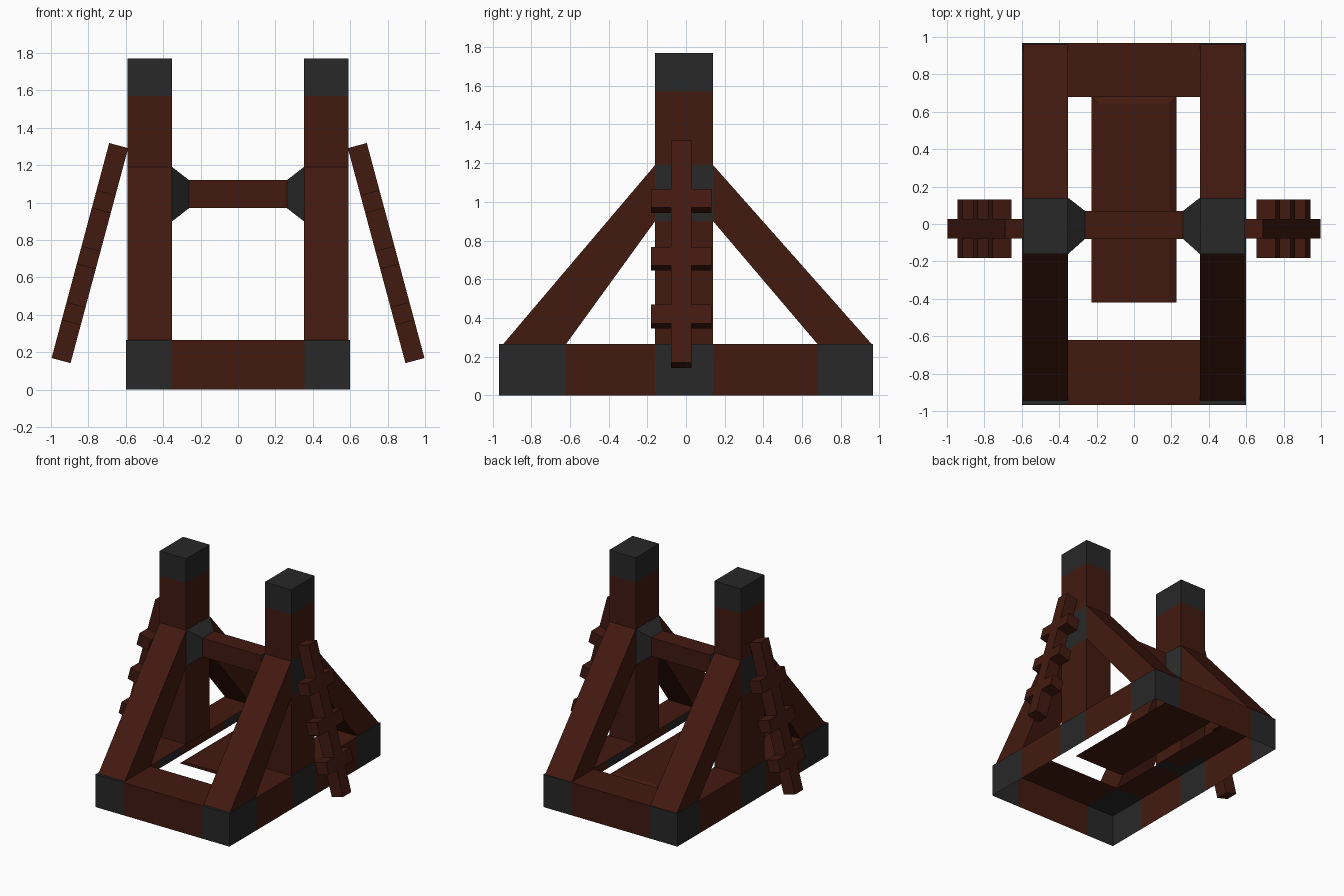
import bpy, bmesh
from mathutils import Matrix, Vector
from math import radians

if "Cube" in bpy.data.objects:
    bpy.data.objects.remove(bpy.data.objects["Cube"])


def material(name, rgb):
    m = bpy.data.materials.new(name)
    m.diffuse_color = (*rgb, 1)
    m.use_nodes = True
    m.node_tree.nodes["Principled BSDF"].inputs["Base Color"].default_value = m.diffuse_color
    return m


WOOD = material("dark_wood", (0.055, 0.010, 0.005))
IRON = material("iron", (0.021, 0.021, 0.021))


def build(name, verts, faces, mats, ids=None):
    me = bpy.data.meshes.new(name)
    me.from_pydata(verts, [], faces)
    for m in mats:
        me.materials.append(m)
    bm = bmesh.new()
    bm.from_mesh(me)
    bm.faces.ensure_lookup_table()
    for i, k in enumerate(ids or []):
        bm.faces[i].material_index = k
    bmesh.ops.remove_doubles(bm, verts=bm.verts, dist=1e-4)
    bmesh.ops.recalc_face_normals(bm, faces=bm.faces)
    bm.to_mesh(me)
    bm.free()
    ob = bpy.data.objects.new(name, me)
    bpy.context.collection.objects.link(ob)
    return ob


def loft(name, a, b, mat):
    """Solid between two matching outlines."""
    n = len(a)
    faces = [tuple(range(n)), tuple(range(n, 2 * n))]
    faces += [(i, (i + 1) % n, n + (i + 1) % n, n + i) for i in range(n)]
    return build(name, list(a) + list(b), faces, [mat])


def rect_z(x0, x1, y0, y1, z):
    return [(x0, y0, z), (x1, y0, z), (x1, y1, z), (x0, y1, z)]


def rect_x(x, y0, y1, z0, z1):
    return [(x, y0, z0), (x, y1, z0), (x, y1, z1), (x, y0, z1)]


def box(name, x, y, z, mat):
    return loft(name, rect_z(*x, *y, z[0]), rect_z(*x, *y, z[1]), mat)


# Base frame: outer walls and top boards, open underneath
W, L, H, IN = 0.6, 0.967, 0.265, 0.355
XS = [-W, -IN, IN, W]
YS = [-L, -0.62, -0.16, 0.14, 0.68, L]
verts, faces, ids = [], [], []


def quad(pts, k):
    faces.append(tuple(range(len(verts), len(verts) + 4)))
    verts.extend(pts)
    ids.append(k)


for i in range(5):
    iron = 1 - i % 2
    for s in (-1, 1):
        quad(rect_x(s * W, YS[i], YS[i + 1], 0, H), iron)
    for j in range(3):
        if j != 1 or i in (0, 4):
            quad(rect_z(XS[j], XS[j + 1], YS[i], YS[i + 1], H), 0 if j == 1 else iron)
for j in range(3):
    for y in (-L, L):
        quad([(XS[j], y, 0), (XS[j + 1], y, 0), (XS[j + 1], y, H), (XS[j], y, H)],
             1 - j % 2)
build("base_frame", verts, faces, [WOOD, IRON], ids)

# Floor plank with chamfered edges
loft("floor_plank", rect_z(-0.228, 0.228, -0.42, 0.68, 0.245),
     rect_z(-0.19, 0.19, -0.42, 0.645, 0.266), WOOD)

# Crossbar between the posts
box("crossbar", (-0.262, 0.262), (-0.08, 0.07), (0.97, 1.12), WOOD)

for s, side in ((-1, "left"), (1, "right")):
    xs = sorted((s * 0.352, s * 0.59))
    py = (-0.16, 0.14)

    # Upright post with iron band and cap
    for part, z, mat in (("lower_post", (H, 0.9), WOOD), ("post_band", (0.9, 1.19), IRON),
                         ("upper_post", (1.19, 1.57), WOOD), ("post_cap", (1.57, 1.77), IRON)):
        box(f"{side}_{part}", xs, py, z, mat)

    # Tapered iron socket holding the crossbar
    loft(f"{side}_crossbar_socket", rect_x(s * 0.352, -0.16, 0.14, 0.9, 1.19),
         rect_x(s * 0.262, -0.08, 0.07, 0.97, 1.12), IRON)

    # Diagonal braces, front and back
    for part, prof in (("front", [(-0.16, 1.19), (-0.16, 0.9), (-0.62, H), (-0.945, H)]),
                       ("back", [(0.14, 1.19), (0.14, 0.9), (0.68, H), (0.96, H)])):
        loft(f"{side}_{part}_brace", [(xs[0], y, z) for y, z in prof],
             [(xs[1], y, z) for y, z in prof], WOOD)

    # Leaning ladder: one rail with three rungs
    place = (Matrix.Translation(Vector((s * 0.792, -0.025, 0.73)))
             @ Matrix.Rotation(radians(-15 * s), 4, 'Y'))
    t = 0.0525
    pieces = [box(f"{side}_ladder_rail", (-t, t), (-t, t), (-0.595, 0.595), WOOD)]
    for k, c in enumerate((0.285, -0.025, -0.335)):
        pieces.append(box(f"{side}_ladder_rung_{k + 1}", (-t, t), (-0.157, 0.157),
                          (c - 0.05, c + 0.05), WOOD))
    for ob in pieces:
        ob.data.transform(place)
